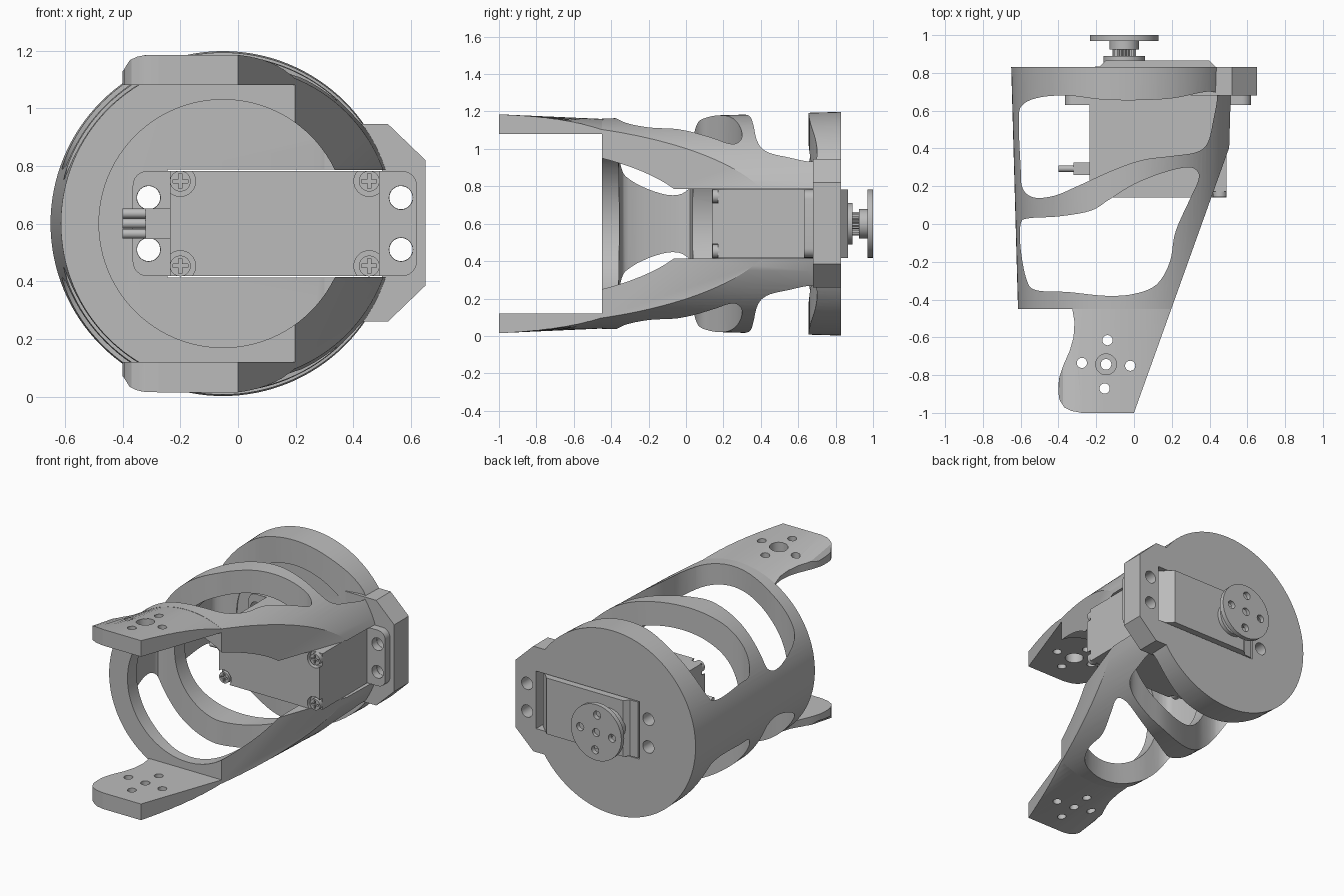
import bpy, bmesh
from math import sin, cos, pi, sqrt
from mathutils import Vector

if "Cube" in bpy.data.objects:
    bpy.data.objects.remove(bpy.data.objects["Cube"])

grey = bpy.data.materials.new("plain_grey")
grey.use_nodes = True
grey.diffuse_color = (0.5, 0.5, 0.5, 1)
grey.node_tree.nodes["Principled BSDF"].inputs["Base Color"].default_value = (0.5, 0.5, 0.5, 1)

CX, CZ, R, BORE = -0.052, 0.6, 0.598, 0.43
PLATE = 0.68
AXES = {"x": lambda u, v, w: (w, u, v),
        "y": lambda u, v, w: (u, w, v),
        "z": lambda u, v, w: (u, v, w)}


def finish(name, bm):
    bmesh.ops.recalc_face_normals(bm, faces=bm.faces)
    mesh = bpy.data.meshes.new(name)
    bm.to_mesh(mesh)
    bm.free()
    mesh.materials.append(grey)
    obj = bpy.data.objects.new(name, mesh)
    bpy.context.collection.objects.link(obj)
    return obj


def prism(name, pts, axis, lo, hi):
    """Extrude a flat outline along an axis."""
    bm = bmesh.new()
    a, b = ([bm.verts.new(AXES[axis](u, v, w)) for u, v in pts] for w in (lo, hi))
    n = len(pts)
    bm.faces.new(a)
    bm.faces.new(b)
    for i in range(n):
        j = (i + 1) % n
        bm.faces.new((a[i], a[j], b[j], b[i]))
    return finish(name, bm)


def circle(u, v, r, n=32):
    return [(u + r * cos(2 * pi * i / n), v + r * sin(2 * pi * i / n)) for i in range(n)]


def rect(u0, u1, v0, v1):
    return [(u0, v0), (u1, v0), (u1, v1), (u0, v1)]


def round_rect(u0, u1, v0, v1, r, n=6):
    pts = []
    corners = [(u1 - r, v1 - r), (u0 + r, v1 - r), (u0 + r, v0 + r), (u1 - r, v0 + r)]
    for k, (u, v) in enumerate(corners):
        for i in range(n + 1):
            t = (k + i / n) * pi / 2
            pts.append((u + r * cos(t), v + r * sin(t)))
    return pts


def spline(pts, steps=5):
    """Closed smooth curve through the points."""
    p, n, out = [Vector(q) for q in pts], len(pts), []
    for i in range(n):
        a, b, c, d = (p[(i + k) % n] for k in (-1, 0, 1, 2))
        for s in range(steps):
            t = s / steps
            q = b + (c - a) * t / 2 + (a - b * 2.5 + c * 2 - d / 2) * t * t \
                + (b * 3 - a - c * 3 + d) / 2 * t ** 3
            out.append(tuple(q))
    return out


def combine(obj, other, op="DIFFERENCE"):
    mod = obj.modifiers.new("combine", "BOOLEAN")
    mod.operation, mod.solver, mod.object = op, "EXACT", other
    bpy.context.view_layer.objects.active = obj
    bpy.ops.object.modifier_apply(modifier=mod.name)
    bpy.data.objects.remove(other)


def cut(obj, pts, axis, lo, hi):
    combine(obj, prism("cutter", pts, axis, lo, hi))


# Tapered tubular shell with a closed back plate
shell = prism("bracket_shell", circle(CX, CZ, R, 128), "y", -0.45, 0.83)
for v in shell.data.vertices:
    if v.co.y < 0:
        v.co.x = CX + (v.co.x - CX) * 0.94
        v.co.z = CZ + (v.co.z - CZ) * 0.94
cut(shell, circle(CX, CZ, BORE, 96), "y", -0.6, PLATE)

# Organic windows through top and bottom
front_window = [(-0.6, 0), (-0.56, 0.03), (-0.4, 0.04), (-0.23, 0.07), (-0.13, 0.13),
                (0, 0.21), (0.15, 0.27), (0.28, 0.3), (0.335, 0.28), (0.34, 0.23),
                (0.3, 0.14), (0.22, -0.04), (0.19, -0.2), (0.12, -0.32), (0, -0.37),
                (-0.15, -0.38), (-0.35, -0.36), (-0.52, -0.35), (-0.57, -0.29), (-0.6, -0.13)]
rear_window = [(-0.6, 0.3), (-0.61, 0.55), (-0.59, 0.63), (-0.5, 0.67), (-0.35, 0.68),
               (-0.18, 0.66), (0, 0.655), (0.2, 0.665), (0.35, 0.695), (0.42, 0.7),
               (0.44, 0.67), (0.42, 0.55), (0.39, 0.43), (0.33, 0.38), (0.2, 0.36),
               (0.05, 0.34), (-0.1, 0.29), (-0.3, 0.2), (-0.42, 0.15), (-0.53, 0.14),
               (-0.59, 0.19)]
for window in (front_window, rear_window):
    cut(shell, spline(window), "z", -0.5, 2)


# Mounting tabs, lofted from a flat end to the round shell
def tab(name, side):
    bm = bmesh.new()
    n, rings = 28, []
    for y in (-1, -0.44):
        low, high = [], []
        for i in range(n + 1):
            x = -0.4 + 0.7 * i / n
            if y == -1:
                d = max(0, -0.32 - x) / 0.08
                h = 0.54 + 0.045 * sqrt(max(0, 1 - d * d))
            else:
                h = max(0.485, sqrt(0.56 ** 2 - (x - CX) ** 2))
            low.append(bm.verts.new((x, y, CZ + side * 0.48)))
            high.append(bm.verts.new((x, y, CZ + side * h)))
        rings.append((low, high))
        for i in range(n):
            bm.faces.new((low[i], low[i + 1], high[i + 1], high[i]))
    (la, ha), (lb, hb) = rings
    for a, b in ((la, lb), (ha, hb)):
        for i in range(n):
            bm.faces.new((a[i], a[i + 1], b[i + 1], b[i]))
    for i in (0, n):
        bm.faces.new((la[i], lb[i], hb[i], ha[i]))
    obj = finish(name, bm)
    outline = [(-0.33, -0.4), (-0.325, -0.46), (-0.315, -0.52), (-0.32, -0.6), (-0.34, -0.67),
               (-0.375, -0.75), (-0.395, -0.81), (-0.403, -0.87), (-0.395, -0.93),
               (-0.37, -0.97), (-0.33, -0.99), (-0.27, -1.001), (0.28, -1.001), (0.28, -0.4)]
    combine(obj, prism("tab_outline", outline, "z", -0.5, 2), "INTERSECT")
    # Bolt circle and centre hole
    z0, z1 = (0.9, 1.4) if side > 0 else (-0.2, 0.3)
    cut(obj, circle(-0.148, -0.743, 0.055 if side > 0 else 0.028), "z", z0, z1)
    for k in range(4):
        t = k * pi / 2 - 0.06
        cut(obj, circle(-0.148 + 0.128 * cos(t), -0.743 + 0.128 * sin(t), 0.027, 20), "z", z0, z1)
    return obj


for name, side in (("top_tab", 1), ("bottom_tab", -1)):
    combine(shell, tab(name, side), "UNION")

# Diagonal open side, then the slot for the motor
cut(shell, [(-0.036, -1.1), (0.603, PLATE), (1, PLATE), (1, -1.1)], "z", -0.5, 2)
cut(shell, rect(0.25, 1, 0.415, 0.785), "y", -1.2, PLATE)

# Chamfered side lug on the back plate
lug = [(0.3, 0.26), (0.52, 0.26), (0.65, 0.385), (0.65, 0.82), (0.52, 0.945), (0.3, 0.945)]
combine(shell, prism("side_lug", lug, "y", PLATE, 0.83), "UNION")
cut(shell, rect(-0.245, 0.5, 0.413, 0.788), "y", 0.6, 0.9)
bolts = [(x, z) for x in (-0.31, 0.565) for z in (0.51, 0.69)]
for x, z in bolts:
    cut(shell, circle(x, z, 0.04), "y", 0.6, 0.9)

# Motor case with a sloped rear corner and recessed screw corners
case = prism("motor_case", [(-0.235, 0.14), (0.49, 0.14), (0.49, 0.775), (0.4, 0.865),
                            (-0.15, 0.865), (-0.18, 0.835), (-0.235, 0.83)], "z", 0.418, 0.783)
screws = [(x, z) for x in (-0.2, 0.455) for z in (0.453, 0.747)]
for x, z in screws:
    cut(case, circle(x, z, 0.053), "y", 0.1, 0.172)

screw = prism("case_screw", circle(0, 0, 0.036), "y", 0.142, 0.18)
for w, h in ((0.026, 0.006), (0.006, 0.026)):
    cut(screw, rect(-w, w, -h, h), "y", 0.1, 0.157)
for i, (x, z) in enumerate(screws):
    part = screw if i == 0 else screw.copy()
    if i:
        bpy.context.collection.objects.link(part)
    part.location = (x, 0, z)

# Motor flange
flange = prism("motor_flange", round_rect(-0.365, 0.62, 0.418, 0.782, 0.05), "y", 0.63, 0.679)
for x, z in bolts:
    cut(flange, circle(x, z, 0.041), "y", 0.5, 0.8)

# Cable plug and wires
prism("cable_plug", rect(0.26, 0.325, 0.547, 0.652), "x", -0.32, -0.23)
for k in (-1, 0, 1):
    prism("wire", circle(0.293, CZ + k * 0.035, 0.017, 16), "x", -0.4, -0.31)

# Output shaft and horn
prism("shaft_boss", circle(CX, CZ, 0.11, 48), "y", 0.85, 0.89)
teeth = [(CX + r * cos(t), CZ + r * sin(t))
         for t, r in ((2 * pi * i / 48, 0.054 + 0.009 * (i % 2)) for i in range(48))]
prism("toothed_shaft", teeth, "y", 0.88, 0.93)
prism("horn_hub", circle(CX, CZ, 0.078, 40), "y", 0.925, 0.975)
horn = prism("horn_disc", circle(CX, CZ, 0.182, 64), "y", 0.97, 1)
cut(horn, circle(CX, CZ, 0.026, 20), "y", 0.98, 1.1)
for k in range(4):
    t = k * pi / 2 + 0.06
    cut(horn, circle(CX + 0.115 * cos(t), CZ + 0.115 * sin(t), 0.026, 20), "y", 0.9, 1.1)

# Smooth curved faces, keep hard edges
for obj in bpy.context.collection.objects:
    obj.select_set(obj.type == "MESH" and grey.name in obj.data.materials)
bpy.context.view_layer.objects.active = shell
bpy.ops.object.shade_smooth_by_angle(angle=0.5)
